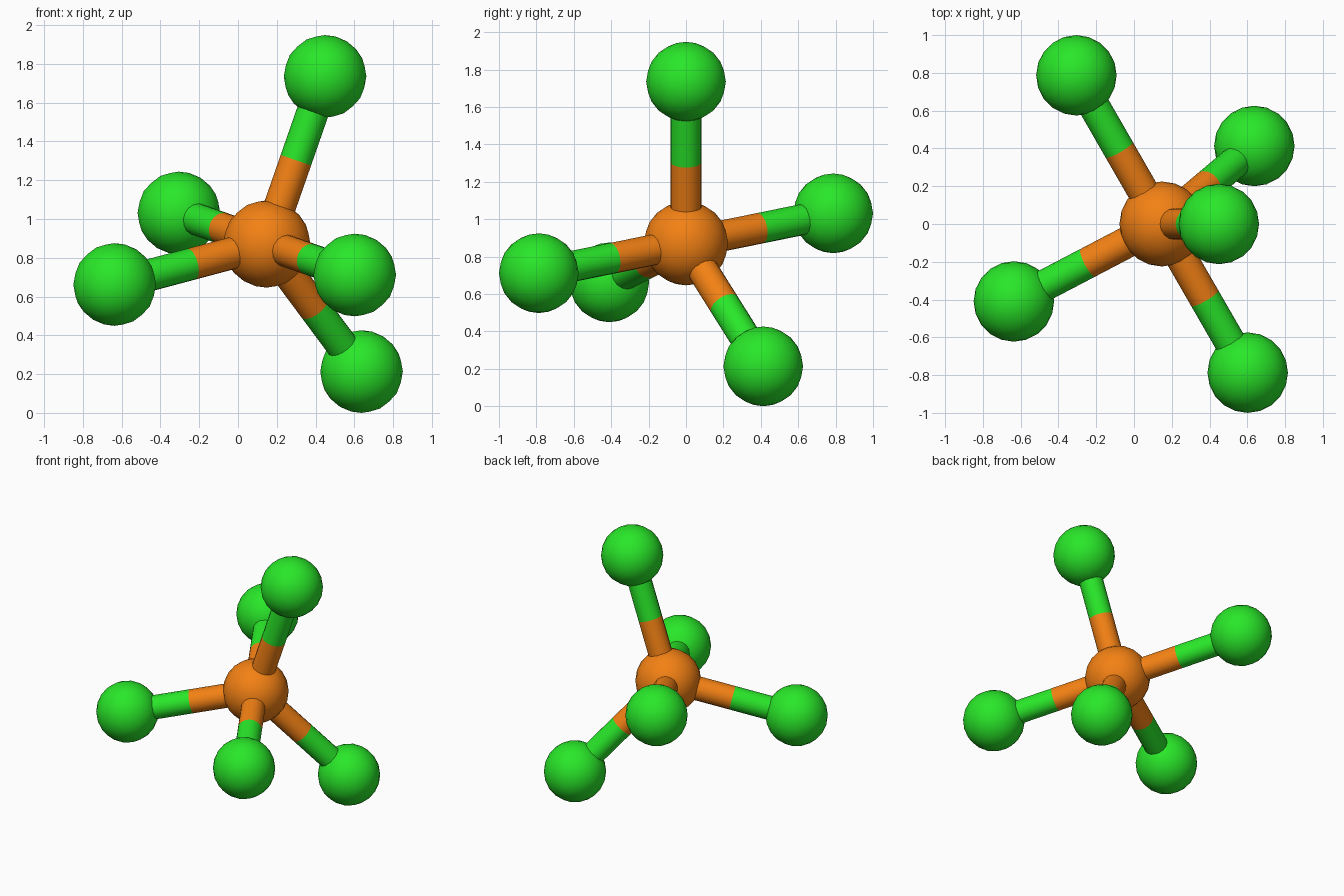
import bpy
from mathutils import Vector

if "Cube" in bpy.data.objects:
    bpy.data.objects.remove(bpy.data.objects["Cube"])


def material(name, color):
    m = bpy.data.materials.new(name)
    m.diffuse_color = color
    m.use_nodes = True
    m.node_tree.nodes["Principled BSDF"].inputs["Base Color"].default_value = m.diffuse_color
    return m


orange = material("orange", (0.90, 0.22, 0.007, 1))
green = material("green", (0.022, 0.80, 0.022, 1))


def finish(name, mat, smooth_angle):
    ob = bpy.context.object
    ob.name = name
    ob.data.materials.append(mat)
    bpy.ops.object.shade_smooth_by_angle(angle=smooth_angle)


def ball(name, loc, radius, mat):
    bpy.ops.mesh.primitive_ico_sphere_add(subdivisions=3, radius=radius, location=loc)
    finish(name, mat, 0.9)


def rod(name, a, b, mat):
    d = b - a
    bpy.ops.mesh.primitive_cylinder_add(vertices=16, radius=0.083, depth=d.length,
                                        location=(a + b) / 2)
    bpy.context.object.rotation_euler = d.to_track_quat('Z', 'Y').to_euler()
    finish(name, mat, 0.7)


# central atom and the five outer atoms around it
center = Vector((0.148, 0, 0.871))
outer = {
    "upper": (0.449, 0, 1.735),
    "axial_back": (-0.305, 0.787, 1.031),
    "axial_front": (0.602, -0.787, 0.711),
    "left": (-0.636, -0.41, 0.662),
    "lower": (0.637, 0.413, 0.213),
}
ball("central_atom", center, 0.225, orange)

# each bond changes colour halfway between the two atoms
for name, pos in outer.items():
    p = Vector(pos)
    mid = (center + p) / 2
    ball(name + "_atom", p, 0.213, green)
    rod(name + "_bond_inner", center.lerp(p, 0.12), mid, orange)
    rod(name + "_bond_outer", mid, center.lerp(p, 0.88), green)
